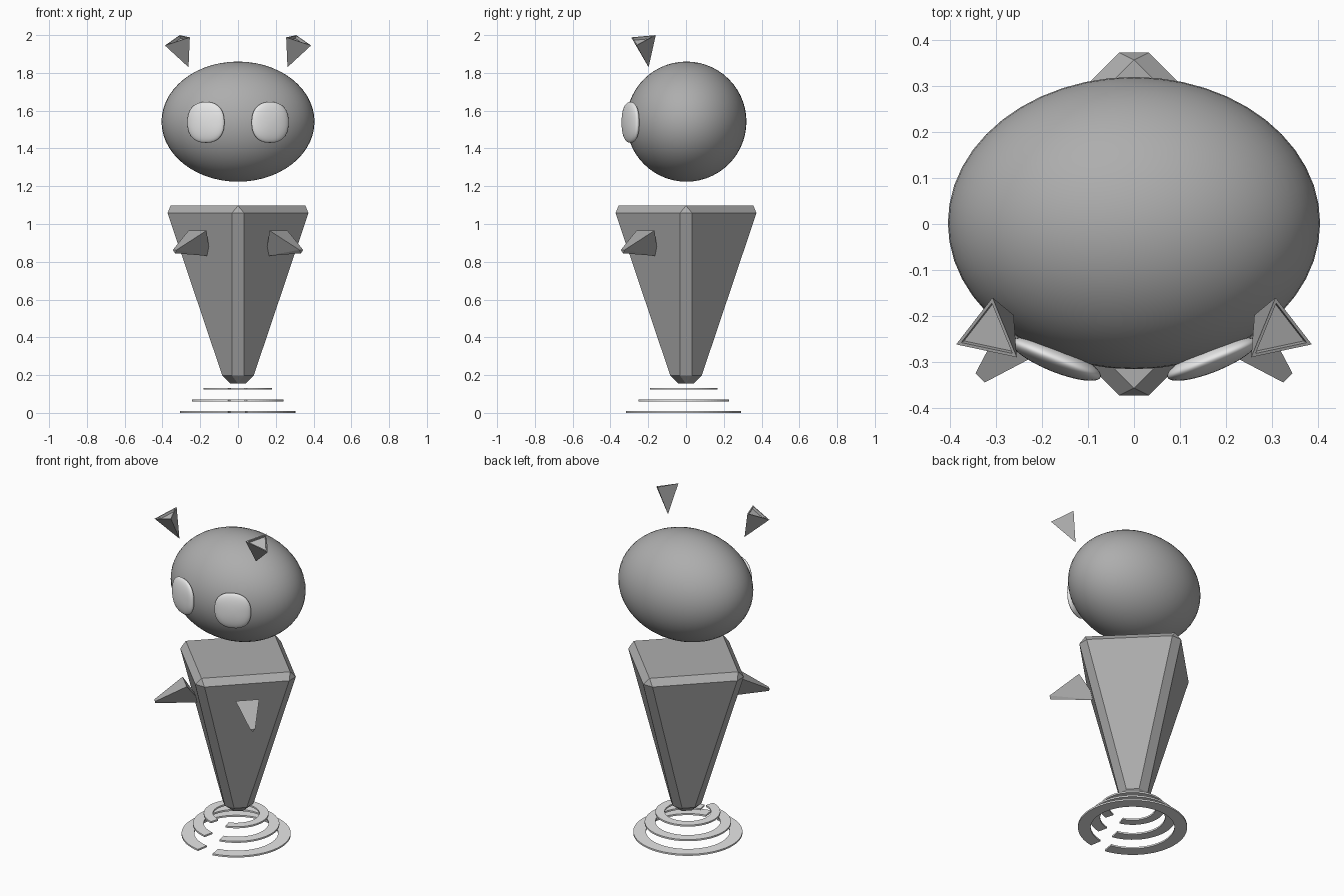
import bpy, bmesh, math
from mathutils import Vector

if "Cube" in bpy.data.objects:
    bpy.data.objects.remove(bpy.data.objects["Cube"])


def material(name, v):
    m = bpy.data.materials.new(name)
    m.diffuse_color = (v, v, v, 1)
    m.use_nodes = True
    m.node_tree.nodes["Principled BSDF"].inputs["Base Color"].default_value = m.diffuse_color
    return m


GREY = material("body_grey", 0.42)
LIGHT = material("light_grey", 0.8)
INNER = material("ear_inner_grey", 0.52)


def finish(name, bm, *mats, smooth=False):
    bmesh.ops.recalc_face_normals(bm, faces=bm.faces)
    me = bpy.data.meshes.new(name)
    bm.to_mesh(me)
    bm.free()
    for m in mats:
        me.materials.append(m)
    for p in me.polygons:
        p.use_smooth = smooth
    ob = bpy.data.objects.new(name, me)
    bpy.context.collection.objects.link(ob)
    return ob


def hull(name, points, mat):
    bm = bmesh.new()
    for p in points:
        bm.verts.new(p)
    bmesh.ops.convex_hull(bm, input=bm.verts[:])
    bmesh.ops.dissolve_limit(bm, angle_limit=0.02, verts=bm.verts[:], edges=bm.edges[:])
    return finish(name, bm, mat)


def ellipsoid(name, loc, radii, mat, power=2.0, turn=0.0):
    bm = bmesh.new()
    bmesh.ops.create_uvsphere(bm, u_segments=48, v_segments=28, radius=1)
    for v in bm.verts:
        # squarish outline in the x-z plane when power > 2
        r = math.hypot(v.co.x, v.co.z)
        if r > 1e-6:
            k = r / (abs(v.co.x) ** power + abs(v.co.z) ** power) ** (1 / power)
            v.co.x *= k
            v.co.z *= k
        v.co = Vector([c * s for c, s in zip(v.co, radii)])
    ob = finish(name, bm, mat, smooth=True)
    ob.location = loc
    ob.rotation_euler.z = turn
    return ob


# Head
ellipsoid("head", (0, 0.002, 1.542), (0.405, 0.318, 0.318), GREY)

# Body: bevelled four-sided spike, point down
pts = []
for i in range(4):
    c, s = round(math.cos(i * math.pi / 2)), round(math.sin(i * math.pi / 2))
    for r, w, z in ((0.357, 0, 1.097), (0.373, 0.032, 1.058),
                    (0.083, 0.032, 0.197), (0.04, 0, 0.155)):
        for t in {-w, w}:
            pts.append((c * r - s * t, s * r + c * t, z))
hull("body", pts, GREY)

for side, label in ((-1, "left"), (1, "right")):
    # Eyes
    ellipsoid(label + "_eye", (side * 0.17, -0.294, 1.538), (0.105, 0.028, 0.108),
              LIGHT, 2.35, side * math.radians(22))

    # Arms: blunt-tipped triangular spikes
    arm = [(0.262, -0.167, 0.965), (0.167, -0.262, 0.965), (0.147, -0.147, 0.83),
           (0.345, -0.325, 0.863), (0.325, -0.345, 0.863), (0.333, -0.333, 0.845)]
    hull(label + "_arm", [(side * x, y, z) for x, y, z in arm], GREY)

    # Ears: upside-down pyramids with a recessed triangular opening
    bm = bmesh.new()
    a, b, c, tip = [bm.verts.new((side * x, y, z)) for x, y, z in (
        (0.387, -0.262, 1.945), (0.308, -0.16, 2.0),
        (0.255, -0.29, 1.988), (0.262, -0.198, 1.83))]
    for p, q in ((a, b), (b, c), (c, a)):
        bm.faces.new((p, q, tip))
    top = bm.faces.new((a, b, c))
    bmesh.ops.recalc_face_normals(bm, faces=bm.faces)
    bmesh.ops.inset_individual(bm, faces=[top], thickness=0.013)
    bmesh.ops.inset_individual(bm, faces=[top], thickness=0.001, depth=-0.015)
    top.material_index = 1
    finish(label + "_ear", bm, GREY, INNER)

# Hover rings: flat, open at the front
for n, (r_out, r_in, z) in enumerate(((0.306, 0.235, 0.0), (0.242, 0.182, 0.061),
                                      (0.182, 0.13, 0.123))):
    bm = bmesh.new()
    half = math.asin(0.05 / r_out)
    steps = 64
    rows = []
    for i in range(steps + 1):
        t = -math.pi / 2 + half + (2 * math.pi - 2 * half) * i / steps
        rows.append([bm.verts.new((r * math.cos(t) - 0.002, r * math.sin(t) - 0.015, h))
                     for r, h in ((r_in, z), (r_out, z), (r_out, z + 0.01), (r_in, z + 0.01))])
    for p, q in zip(rows, rows[1:]):
        for k in range(4):
            m = (k + 1) % 4
            bm.faces.new((p[k], p[m], q[m], q[k]))
    bm.faces.new(rows[0])
    bm.faces.new(rows[-1])
    finish("hover_ring_%d" % (n + 1), bm, LIGHT)
